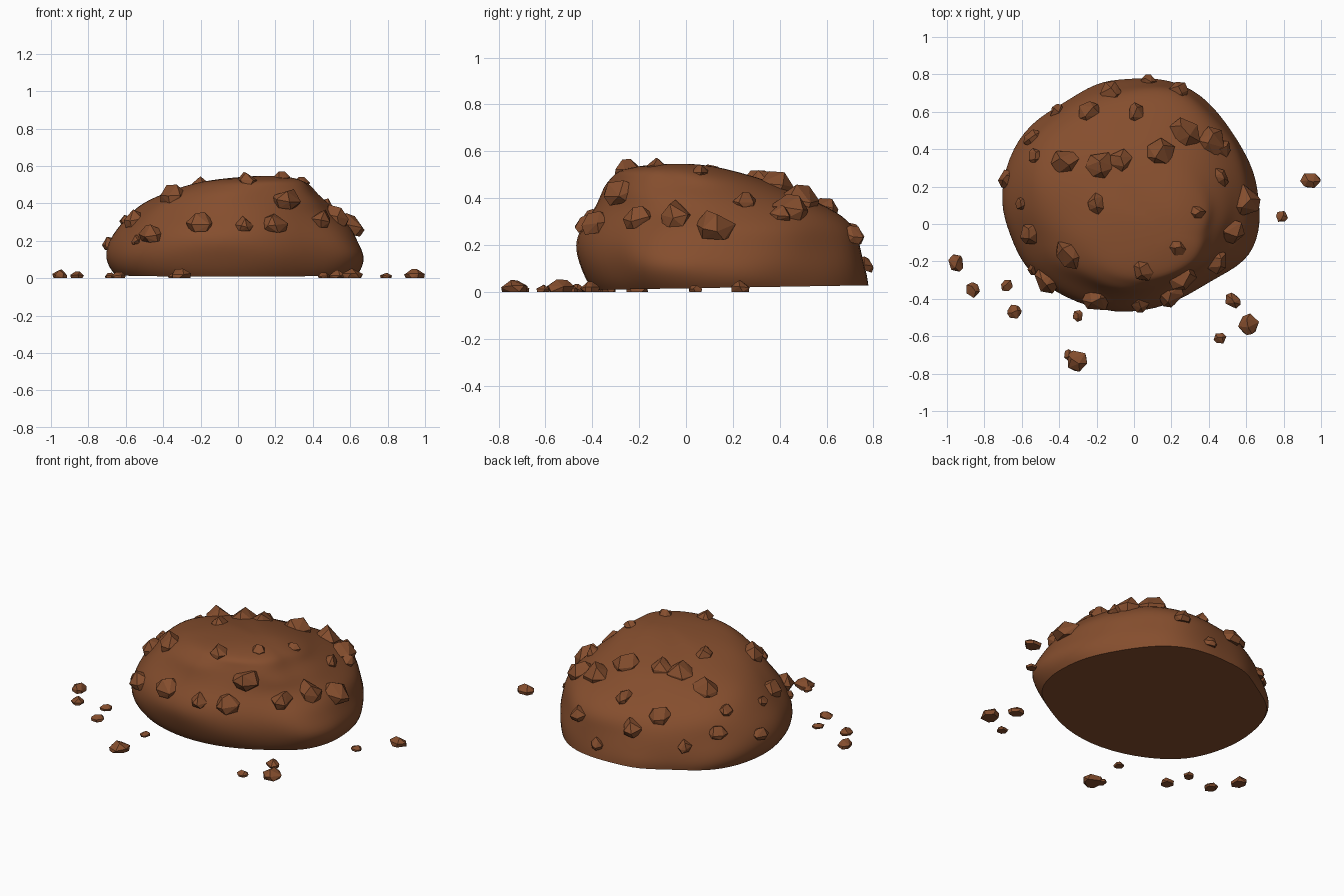
import bpy, bmesh, math, random
from mathutils import Vector, noise
from mathutils.bvhtree import BVHTree

random.seed(7)
cube = bpy.data.objects.get("Cube")
if cube:
    bpy.data.objects.remove(cube, do_unlink=True)


def make_material(name, rgb):
    mat = bpy.data.materials.new(name)
    mat.use_nodes = True
    mat.diffuse_color = (*rgb, 1)
    mat.node_tree.nodes["Principled BSDF"].inputs["Base Color"].default_value = (*rgb, 1)
    return mat


def make_object(name, bm, material):
    mesh = bpy.data.meshes.new(name)
    bmesh.ops.recalc_face_normals(bm, faces=bm.faces)
    bm.to_mesh(mesh)
    bm.free()
    mesh.materials.append(material)
    obj = bpy.data.objects.new(name, mesh)
    bpy.context.collection.objects.link(obj)
    return obj


soil = make_material("brown soil", (0.235, 0.076, 0.027))

# Footprint of the mound, counter-clockwise from the left side
FOOTPRINT = [(.67, .1), (.645, .28), (.55, .46), (.43, .63), (.28, .745), (.1, .78),
             (-.05, .77), (-.21, .755), (-.38, .64), (-.56, .54), (-.67, .36),
             (-.7, .12), (-.67, -.06), (-.59, -.25), (-.39, -.39), (-.1, -.47),
             (.2, -.43), (.43, -.31), (.6, -.2), (.665, -.04)]

# Height contours: z, then the x and y limits at that height
CONTOURS = [(.018, -.665, .64, -.415, .785), (.055, -.695, .665, -.44, .78),
            (.12, -.712, .685, -.47, .762), (.2, -.695, .655, -.495, .74),
            (.27, -.65, .62, -.48, .715), (.34, -.6, .565, -.44, .64),
            (.4, -.525, .505, -.395, .52), (.45, -.42, .445, -.37, .41),
            (.49, -.3, .41, -.335, .3), (.525, -.16, .36, -.3, .18),
            (.545, .05, .28, -.15, .06)]


def build_mound():
    bm = bmesh.new()
    rings = []
    for z, x0, x1, y0, y1 in CONTOURS:
        ring = []
        slope = max(0, 1 - abs(z - .32) / .2)
        for px, py in FOOTPRINT:
            u, v = (px + .015) / .685, (py - .155) / .625
            p = Vector(((x0 + x1 + u * (x1 - x0)) / 2, (y0 + y1 + v * (y1 - y0)) / 2, z))
            # Soft lumps, a full shoulder at the back left and drawn-in front corners
            lump = noise.noise(p * 4) * .035 + noise.noise(p * 8) * .03
            shoulder = .12 * max(0, u) * max(0, v) - .11 * abs(u) * max(0, -v)
            p += Vector((u, v, 0)) * (lump * min(1, z * 6) + shoulder * slope)
            # The underside tips up slightly towards the back
            if z < .1:
                p.z += .01 * v
            ring.append(bm.verts.new(p))
        rings.append(ring)
    count = len(FOOTPRINT)
    for low, high in zip(rings, rings[1:]):
        for i in range(count):
            j = (i + 1) % count
            bm.faces.new((low[i], low[j], high[j], high[i]))
    # Rounded crown and flat underside
    crown = bm.verts.new((.16, -.05, .547))
    for i in range(count):
        bm.faces.new((rings[-1][i], rings[-1][(i + 1) % count], crown))
    bm.faces.new(rings[0])
    crease = bm.edges.layers.float.new("crease_edge")
    for edge in bm.edges:
        if all(v in rings[0] for v in edge.verts):
            edge[crease] = 1
    obj = make_object("soil_mound", bm, soil)
    sub = obj.modifiers.new("smooth_surface", "SUBSURF")
    sub.levels = sub.render_levels = 2
    bpy.context.view_layer.objects.active = obj
    obj.select_set(True)
    bpy.ops.object.modifier_apply(modifier=sub.name)
    bpy.ops.object.shade_smooth_by_angle(angle=math.radians(40))
    obj.select_set(False)
    return obj


def build_clod(name, location, normal, radius, low, high):
    """A faceted lump: two uneven rings and a small ridge, wrapped in a hull."""
    bm = bmesh.new()
    spin = random.uniform(0, math.tau)
    stretch = random.uniform(.75, 1)
    rotation = Vector(normal).to_track_quat("Z", "Y")
    points = []
    for height, width, sides in ((low, .9, 6), (low + (high - low) * .4, 1, 6)):
        for i in range(sides):
            a = math.tau * (i + random.uniform(-.25, .25)) / sides
            r = width * random.uniform(.9, 1.1)
            lift = 0 if height == low else random.uniform(-.1, .1)
            points.append(Vector((r * math.cos(a), r * stretch * math.sin(a), height + lift)))
    for side in (-1, 1):
        points.append(Vector((side * random.uniform(.2, .5), random.uniform(-.3, .3),
                              high * random.uniform(.8, 1))))
    c, s = math.cos(spin), math.sin(spin)
    for p in points:
        turned = Vector((c * p.x - s * p.y, s * p.x + c * p.y, p.z))
        bm.verts.new(Vector(location) + rotation @ (turned * radius))
    hull = bmesh.ops.convex_hull(bm, input=bm.verts)
    loose = [v for v in set(hull["geom_interior"]) if isinstance(v, bmesh.types.BMVert)]
    bmesh.ops.delete(bm, geom=loose, context="VERTS")
    return make_object(name, bm, soil)


mound = build_mound()
tree = BVHTree.FromPolygons([v.co for v in mound.data.vertices],
                            [p.vertices for p in mound.data.polygons])

# Clods stuck to the mound: x, y, radius
BACK_CLODS = [(.08, .76, .05), (-.12, .7, .068), (.24, .71, .058), (-.41, .6, .05),
              (-.24, .6, .065), (.01, .59, .06), (-.54, .46, .055), (-.53, .36, .045),
              (-.37, .33, .08), (-.18, .31, .088), (-.07, .34, .07), (.14, .38, .083),
              (.27, .48, .09), (.41, .44, .09), (.47, .4, .055), (.46, .25, .055),
              (-.68, .24, .056)]
FRONT_CLODS = [(-.6, .11, .038), (-.55, -.05, .073), (-.2, .11, .06), (.34, .06, .043),
               (.59, .12, .09), (.52, -.04, .083), (.44, -.2, .073), (.23, -.13, .045),
               (.05, -.25, .065), (.26, -.28, .083), (-.35, -.16, .083), (-.54, -.24, .038),
               (-.46, -.3, .075), (-.2, -.4, .078), (.19, -.38, .076), (.03, -.43, .055)]
for side, clods in (("back", BACK_CLODS), ("front", FRONT_CLODS)):
    for n, (x, y, radius) in enumerate(clods, 1):
        hit, normal, _, _ = tree.ray_cast(Vector((x, y, 2)), Vector((0, 0, -1)))
        if hit is None:
            hit, normal, _, _ = tree.find_nearest(Vector((x, y, .2)))
        # Clods rest nearly level, leaning only a little with the slope
        lean = Vector((0, 0, 1)) + normal * .35
        build_clod(f"{side}_clod_{n}", (x, y, hit.z), lean, radius, -.5, .7)

# Loose crumbs on the ground: x, y, radius
CRUMBS = [(-.95, -.21, .052), (-.86, -.35, .042), (-.68, -.33, .035), (-.64, -.47, .04),
          (-.3, -.49, .032), (-.31, -.73, .06), (-.35, -.7, .03), (.46, -.61, .033),
          (.61, -.54, .06), (.53, -.41, .048), (.79, .04, .032), (.945, .235, .053)]
for n, (x, y, radius) in enumerate(CRUMBS, 1):
    build_clod(f"ground_crumb_{n}", (x, y, 0), (0, 0, 1), radius, 0, .95)
